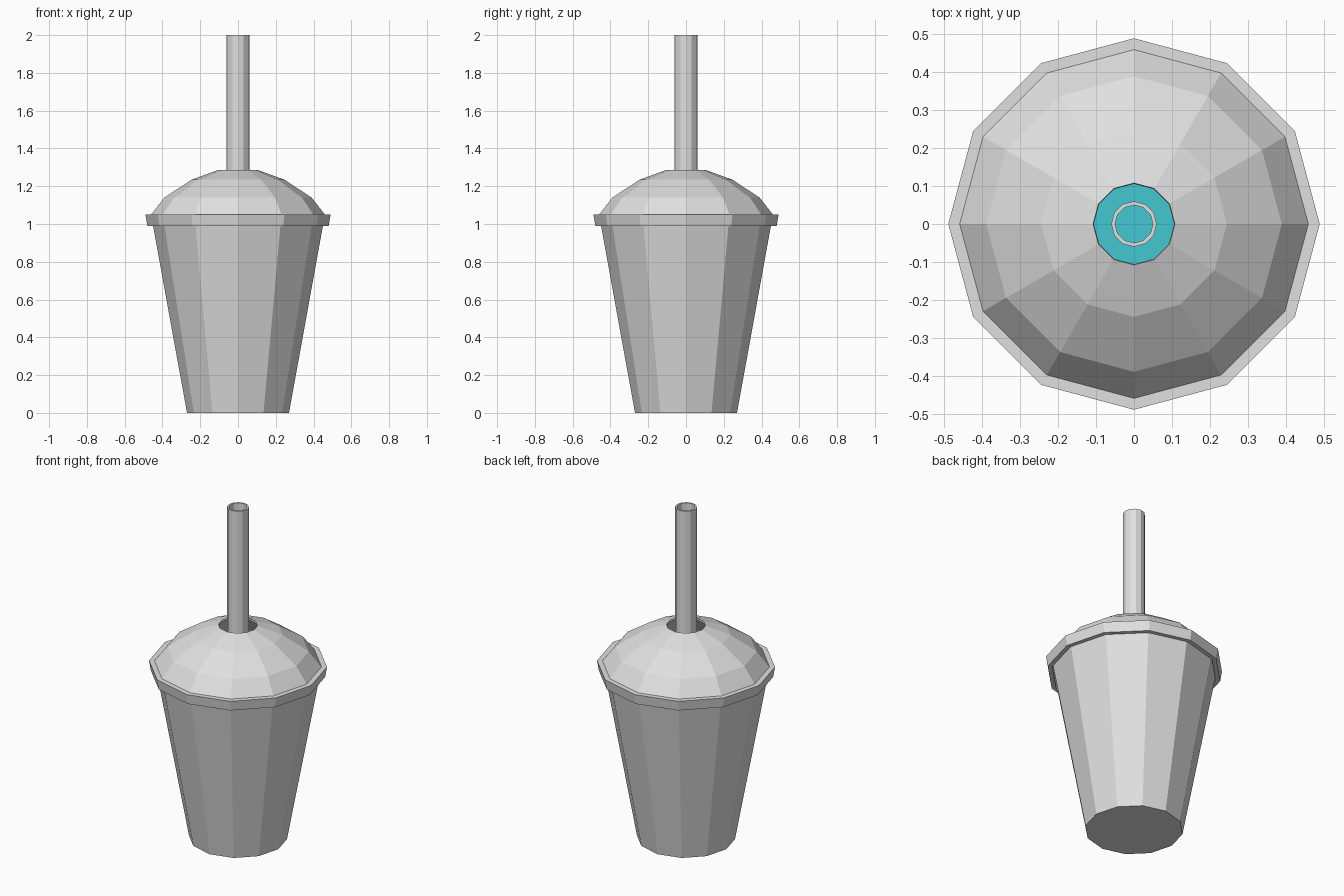
import bpy, bmesh
from math import cos, sin, tau

SIDES = 12

default = bpy.data.objects.get("Cube")
if default:
    bpy.data.objects.remove(default, do_unlink=True)


def material(name, rgb):
    mat = bpy.data.materials.new(name)
    mat.use_nodes = True
    mat.diffuse_color = (*rgb, 1)
    mat.node_tree.nodes["Principled BSDF"].inputs["Base Color"].default_value = (*rgb, 1)
    return mat


def lathe(name, profile, mat, closed=False):
    """Spin (radius, height) points round z; radius 0 becomes a flat cap."""
    bm = bmesh.new()
    rings = []
    for r, z in profile:
        rings.append([bm.verts.new((r * cos(tau * i / SIDES), r * sin(tau * i / SIDES), z))
                      for i in range(SIDES)])
    pairs = list(zip(rings, rings[1:]))
    if closed:
        pairs.append((rings[-1], rings[0]))
    else:
        bm.faces.new(rings[0])
        bm.faces.new(rings[-1])
    for a, b in pairs:
        for i in range(SIDES):
            j = (i + 1) % SIDES
            bm.faces.new((a[i], a[j], b[j], b[i]))
    bmesh.ops.recalc_face_normals(bm, faces=bm.faces)
    mesh = bpy.data.meshes.new(name)
    bm.to_mesh(mesh)
    bm.free()
    mesh.materials.append(mat)
    obj = bpy.data.objects.new(name, mesh)
    bpy.context.collection.objects.link(obj)
    return obj


plastic = material("pale grey plastic", (0.75, 0.745, 0.75))
teal = material("teal drink", (0.06, 0.57, 0.64))

# Tapered cup: outer wall up, inner wall down, each end capped
lathe("cup", [(0.27, 0), (0.455, 1.02), (0.44, 1.02), (0.26, 0.02)], plastic)

# Drink surface inside the cup
lathe("drink", [(0.262, 0.04), (0.415, 0.9)], teal)

# Lid: overhanging rim and faceted dome with an open hole, in one thin shell
lathe("lid", [(0.455, 0.99), (0.48, 0.99), (0.49, 1.05), (0.46, 1.05),
              (0.39, 1.14), (0.245, 1.235), (0.108, 1.285),
              (0.106, 1.275), (0.24, 1.225), (0.383, 1.13), (0.45, 1.045)],
      plastic, closed=True)

# Hollow straw standing in the drink
lathe("straw", [(0.06, 0.1), (0.06, 2), (0.05, 2), (0.05, 0.1)], plastic, closed=True)
